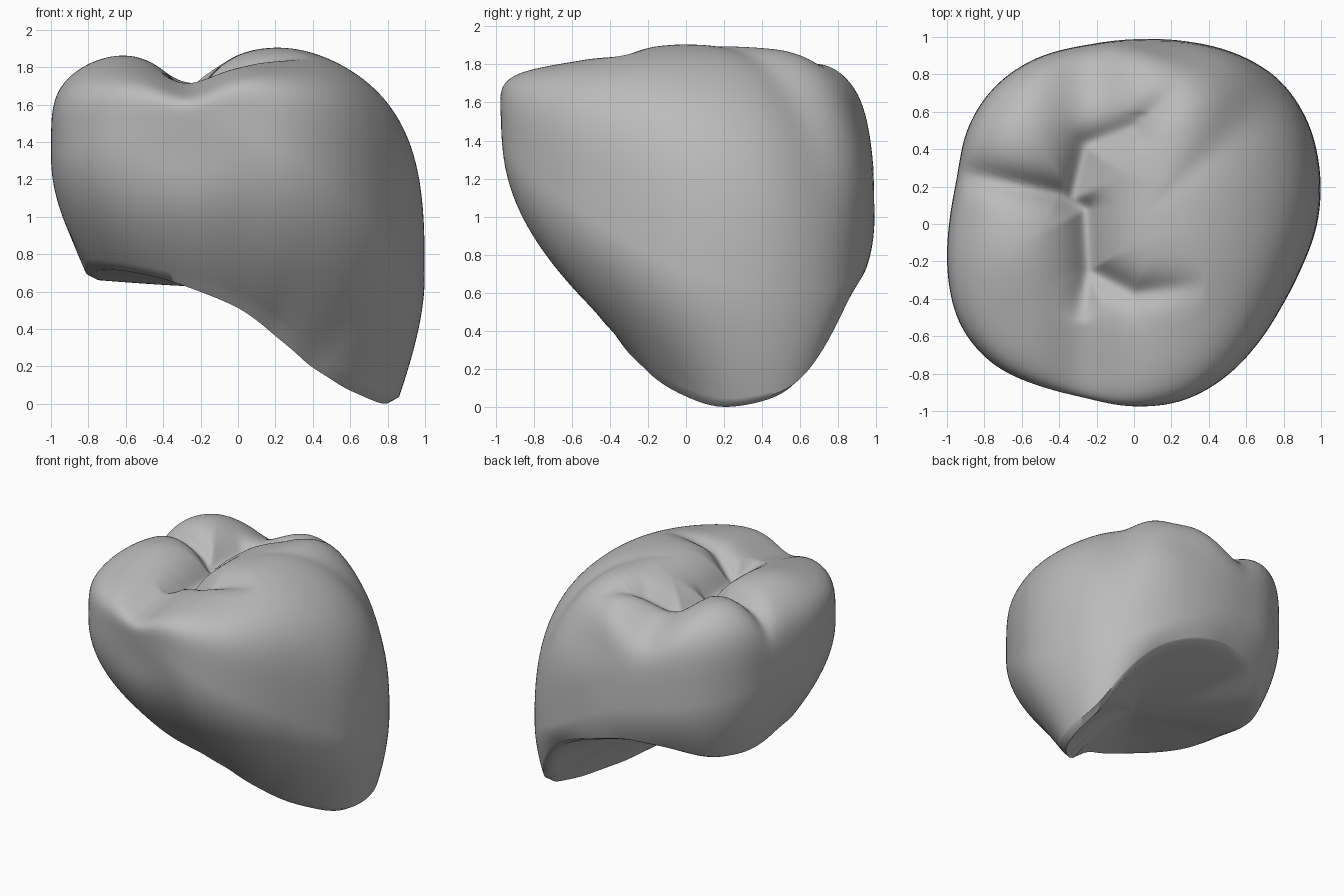
import bpy, bmesh, math
from mathutils import Vector

cube = bpy.data.objects.get("Cube")
if cube:
    bpy.data.objects.remove(cube)

SEG = 180
TAU = 2 * math.pi


def ring(samples):
    """Resample (angle, value) pairs round the circle and smooth them."""
    pts = sorted((a % TAU, v) for a, v in samples)
    pts = [(pts[-1][0] - TAU, pts[-1][1])] + pts + [(pts[0][0] + TAU, pts[0][1])]
    out = []
    for i in range(SEG):
        a = TAU * i / SEG
        for (a0, v0), (a1, v1) in zip(pts, pts[1:]):
            if a0 <= a <= a1:
                out.append(v0 + (v1 - v0) * (a - a0) / max(a1 - a0, 1e-6))
                break
    for _ in range(12):
        out = [(out[i - 1] + 2 * out[i] + out[(i + 1) % SEG]) / 4 for i in range(SEG)]
    return out


def even_ring(values):
    """Values at equal steps round the circle, starting at +x."""
    return ring([(TAU * i / len(values), v) for i, v in enumerate(values)])


# Widest outline
wide = even_ring([.98, 1.03, 1.08, 1.1, 1.06, 1.01, .985, .985, 1.03, 1.05, 1.03, .97,
                  .985, 1.03, 1.08, 1.07, 1.01, .98, .98, .985, .955, .92, .9, .92])

# Lower rim
rim = [(.83, .2, .01), (.87, .48, .06), (.81, .63, .14), (.76, .73, .32), (.53, .86, .6),
       (.25, .95, .74), (-.1, .92, .82), (-.4, .82, .79), (-.67, .63, .7), (-.79, .36, .68),
       (-.8, 0, .73), (-.78, -.28, .76), (-.62, -.48, .76), (-.4, -.57, .72),
       (0, -.53, .58), (.2, -.41, .44), (.42, -.24, .25), (.63, -.04, .1)]
rim_r = ring([(math.atan2(y, x), math.hypot(x, y)) for x, y, z in rim])
rim_z = ring([(math.atan2(y, x), z) for x, y, z in rim])

# Height of the bulge and squareness of the shoulder above it
bulge = even_ring([.7, .6, 1.05, 1.2, 1.3, 1.4, 1.5, 1.1])
square = even_ring([3.3, 2.5, 5.5, 5, 4.3, 5, 6, 4.5])

# Cusps (x, y, height, spread)
cusps = [(.2, -.08, .1, .33), (-.68, .5, .1, .25), (-.68, -.12, .08, .25),
         (.35, .58, .1, .3), (-.24, .9, -.06, .17), (-.3, -.85, -.04, .2)]
# Groove pieces (start, depth, end, depth)
grooves = [((-.95, .28), .1, (-.4, .16), .14), ((-.4, .16), .14, (-.26, .08), .16),
           ((-.26, .08), .16, (-.24, -.25), .15), ((-.24, -.25), .15, (-.3, -.55), 0),
           ((-.33, .15), .15, (-.26, .42), .11), ((-.26, .42), .11, (0, .52), .1),
           ((0, .52), .1, (.2, .7), .03), ((-.24, -.25), .15, (0, -.37), .1),
           ((0, -.37), .1, (.4, -.32), 0)]


def chewing_height(x, y):
    p = Vector((x, y))
    # Long valley between the two rows of cusps
    z = 1.8 - .08 * math.exp(-((x + .26) / .19) ** 2)
    for cx, cy, h, s in cusps:
        z += h * math.exp(-((x - cx) ** 2 + (y - cy) ** 2) / (2 * s * s))
    cut = 0
    for a, d0, b, d1 in grooves:
        a, b = Vector(a), Vector(b)
        t = max(0, min(1, (p - a).dot(b - a) / (b - a).length_squared))
        gap = (p - a - (b - a) * t).length
        cut = max(cut, (d0 + (d1 - d0) * t) / (1 + (gap / .08) ** 2))
    return z - cut


def dent(a, z, angle, height, depth):
    return depth * math.exp(-((a - angle) / .33) ** 2 - ((z - height) / .22) ** 2)


def column(i):
    """Points from the underside, round the rim, up the wall and over the top."""
    a = TAU * i / SEG
    ca, sa = math.cos(a), math.sin(a)
    r0, z0, r1, z1, n = rim_r[i], rim_z[i], wide[i], bulge[i], square[i]
    # Hollowed underside, ending in a narrow lip
    lip_r, lip_z = r0 - .05, z0 - .025 - .04 * max(0, -sa)
    prof = []
    for k in range(1, 17):
        t = k / 16
        prof.append((lip_r * t, .62 + (lip_z - .62) * t ** 1.5))
    # Wall below the bulge
    cr, cz = r0 + .47 * (r1 - r0), z0 + .25 * (z1 - z0)
    dz = z1 - .4 * (z1 - z0)
    for k in range(24):
        t = k / 24
        u = 1 - t
        w = (u ** 3, 3 * u * u * t, 3 * u * t * t, t ** 3)
        prof.append((w[0] * r0 + w[1] * cr + (w[2] + w[3]) * r1,
                     w[0] * z0 + w[1] * cz + w[2] * dz + w[3] * z1))
    # Shoulder, then the chewing surface
    ks = [math.cos(math.pi / 4 * k / 18) ** (2 / n) for k in range(18)]
    edge = math.cos(math.pi / 4) ** (2 / n)
    ks += [edge * (1 - k / 50) for k in range(50)]
    for k in ks:
        h = chewing_height(k * r1 * ca, k * r1 * sa)
        prof.append((k * r1, z1 + (h - z1) * (1 - k ** n) ** (1 / n)))
    # Shallow hollows in the front and back walls
    pts = []
    for r, z in prof:
        if r > .6:
            r -= dent(a, z, 4.4, 1.36, .04) + dent(a, z, 1.35, 1.55, .04)
        pts.append((r * ca, r * sa, z))
    return pts


# Tooth crown skin
bm = bmesh.new()
cols = [[bm.verts.new(p) for p in column(i)] for i in range(SEG)]
top = bm.verts.new((0, 0, chewing_height(0, 0)))
under = bm.verts.new((0, 0, .62))
for i in range(SEG):
    a, b = cols[i], cols[(i + 1) % SEG]
    for j in range(len(a) - 1):
        bm.faces.new((a[j], b[j], b[j + 1], a[j + 1]))
    bm.faces.new((a[-1], b[-1], top))
    bm.faces.new((b[0], a[0], under))
mesh = bpy.data.meshes.new("tooth_crown")
bm.to_mesh(mesh)
bm.free()
crown = bpy.data.objects.new("tooth_crown", mesh)
bpy.context.collection.objects.link(crown)

# Smooth skin with a crisp edge where the wall meets the underside
bpy.context.view_layer.objects.active = crown
crown.select_set(True)
bpy.ops.object.shade_smooth_by_angle(angle=math.radians(50))

# Plain grey
grey = bpy.data.materials.new("plain grey")
grey.use_nodes = True
colour = (.5, .5, .5, 1)
grey.diffuse_color = colour
grey.node_tree.nodes["Principled BSDF"].inputs["Base Color"].default_value = colour
mesh.materials.append(grey)
